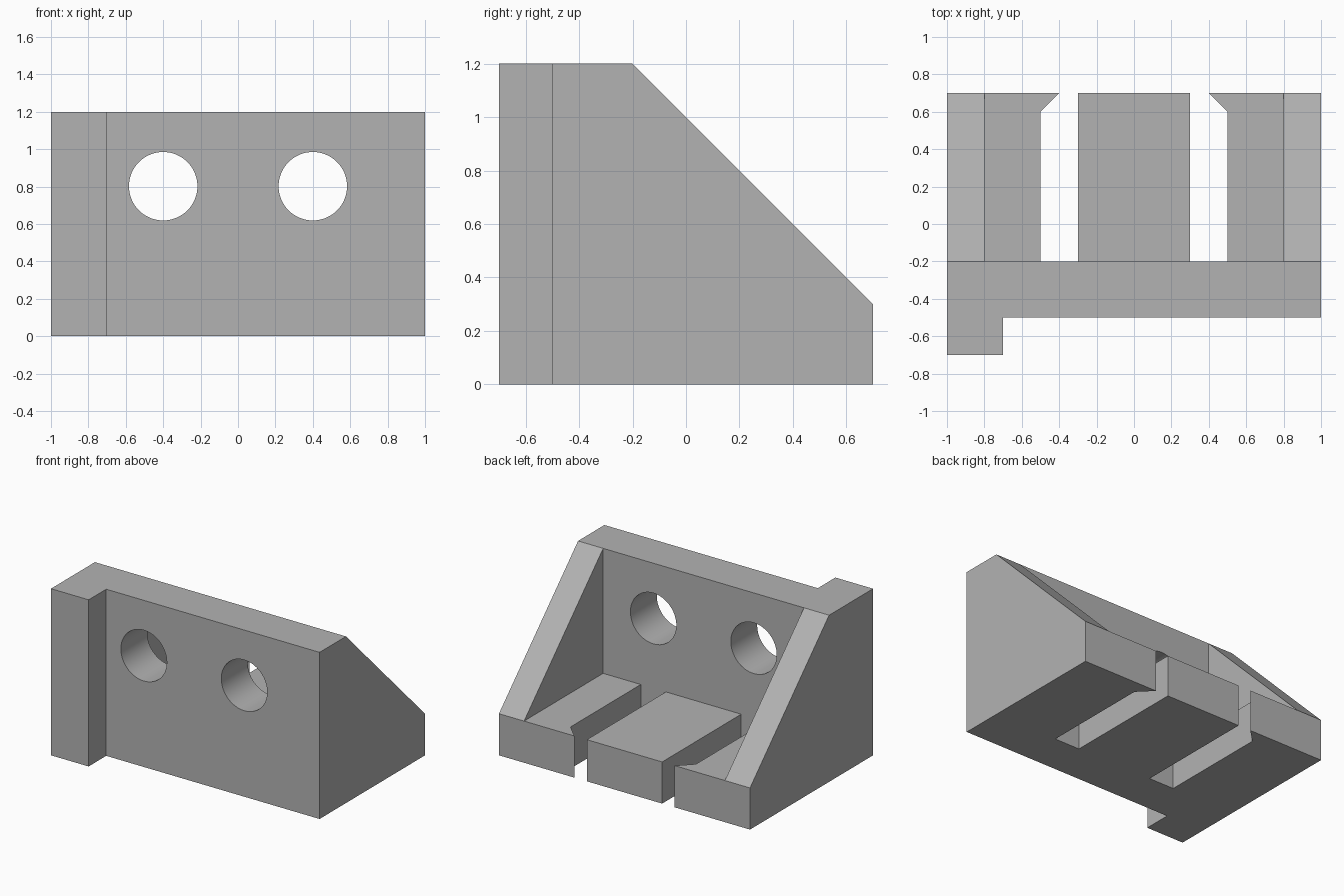
import bpy
import bmesh
from math import pi, radians
from mathutils import Matrix, Vector

cube = bpy.data.objects.get("Cube")
if cube:
    bpy.data.objects.remove(cube, do_unlink=True)

grey = bpy.data.materials.new("plain_grey")
grey.use_nodes = True
colour = (0.45, 0.45, 0.45, 1)
grey.diffuse_color = colour
grey.node_tree.nodes["Principled BSDF"].inputs["Base Color"].default_value = colour


def finish(name, bm):
    bmesh.ops.recalc_face_normals(bm, faces=bm.faces)
    mesh = bpy.data.meshes.new(name)
    bm.to_mesh(mesh)
    bm.free()
    mesh.materials.append(grey)
    obj = bpy.data.objects.new(name, mesh)
    bpy.context.collection.objects.link(obj)
    return obj


def prism(name, points, direction):
    """Extrude a closed outline along a direction."""
    bm = bmesh.new()
    face = bm.faces.new([bm.verts.new(p) for p in points])
    new = bmesh.ops.extrude_face_region(bm, geom=[face])["geom"]
    verts = [v for v in new if isinstance(v, bmesh.types.BMVert)]
    bmesh.ops.translate(bm, verts=verts, vec=Vector(direction))
    return finish(name, bm)


def cut(target, cutter):
    cutter.hide_render = True
    mod = target.modifiers.new(cutter.name, "BOOLEAN")
    mod.operation = "DIFFERENCE"
    mod.solver = "EXACT"
    mod.object = cutter
    bpy.context.view_layer.objects.active = target
    bpy.ops.object.modifier_apply(modifier=mod.name)
    bpy.data.objects.remove(cutter, do_unlink=True)


# Footprint: front stop, wall, two slots with hooked mouths
half = [(0.3, 0.7), (0.3, -0.2), (0.5, -0.2), (0.5, 0.6), (0.4, 0.7), (1, 0.7)]
front = [(1, -0.5), (-0.7, -0.5), (-0.7, -0.7), (-1, -0.7)]
outline = half + front + [(-x, y) for x, y in reversed(half)]
bracket = prism("angle_bracket", [(x, y, 0) for x, y in outline], (0, 0, 1.2))

# Sloped back of the side gussets
slope = [(-0.2, 1.2), (0.7, 0.3), (0.9, 0.1), (0.9, 1.4), (-0.4, 1.4)]
cut(bracket, prism("slope_cutter", [(-1.2, y, z) for y, z in slope], (2.4, 0, 0)))

# Pocket between the gussets, above the base
pocket = [(-0.2, 0.3), (0.9, 0.3), (0.9, 1.4), (-0.2, 1.4)]
cut(bracket, prism("pocket_cutter", [(-0.8, y, z) for y, z in pocket], (1.6, 0, 0)))

# Round holes through the wall
for x in (-0.4, 0.4):
    bm = bmesh.new()
    place = Matrix.Translation((x, -0.35, 0.802)) @ Matrix.Rotation(pi / 2, 4, "X")
    bmesh.ops.create_cone(bm, cap_ends=True, segments=64, radius1=0.183,
                          radius2=0.183, depth=0.5, matrix=place)
    cut(bracket, finish("hole_cutter", bm))

bpy.ops.object.select_all(action="DESELECT")
bracket.select_set(True)
bpy.context.view_layer.objects.active = bracket
bpy.ops.object.shade_smooth_by_angle(angle=radians(30))
